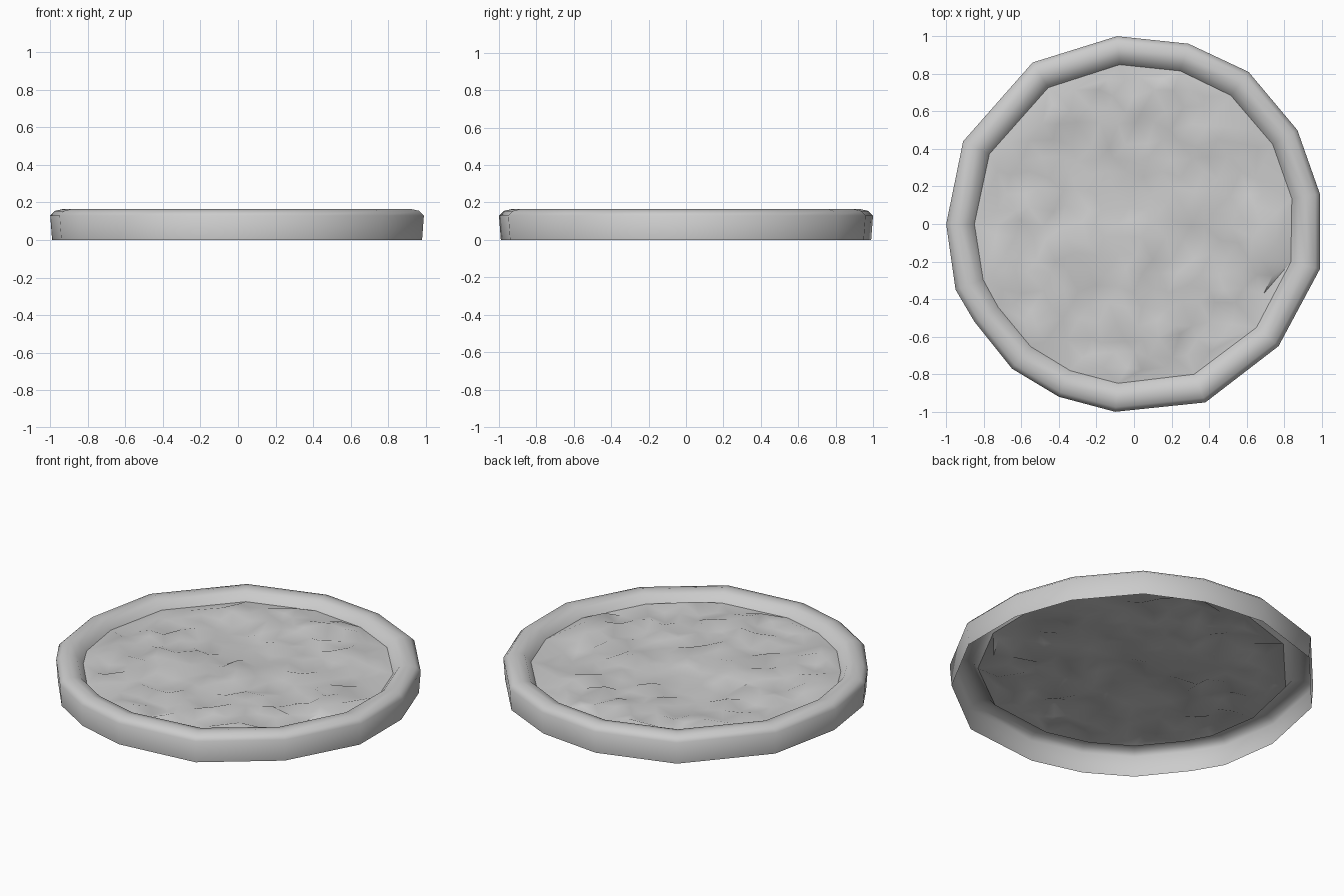
import bpy, bmesh, math, random
from mathutils import Vector
from mathutils.geometry import delaunay_2d_cdt

if "Cube" in bpy.data.objects:
    bpy.data.objects.remove(bpy.data.objects["Cube"])

random.seed(4)

# Slightly irregular, hand-cut outline of the rim
outline = [(-.09, 1), (.29, .96), (.61, .81), (.87, .5), (.99, .16), (.99, -.24),
           (.77, -.65), (.38, -.95), (-.1, -1), (-.4, -.92), (-.65, -.77),
           (-.85, -.52), (-.95, -.35), (-1, 0), (-.91, .44), (-.54, .86)]
outline = [Vector(p) for p in reversed(outline)]  # counter-clockwise


def finish(bm, name, angle):
    mesh = bpy.data.meshes.new(name)
    bm.to_mesh(mesh)
    bm.free()
    ob = bpy.data.objects.new(name, mesh)
    bpy.context.collection.objects.link(ob)
    bpy.ops.object.select_all(action='DESELECT')
    ob.select_set(True)
    bpy.context.view_layer.objects.active = ob
    bpy.ops.object.shade_smooth_by_angle(angle=math.radians(angle))
    return ob


# Rim: open-bottomed band, rolled over the top and down to the sunken face
profile = [(.99, 0), (1, .13), (.975, .155), (.93, .165), (.885, .155), (.85, .11)]
bm = bmesh.new()
rings = []
for s, z in profile:
    ring = []
    for p in outline:
        r = s * (p.length * .6 + .4) if s < .9 else s * p.length
        q = p.normalized() * r
        ring.append(bm.verts.new((q.x, q.y, z)))
    rings.append(ring)
n = len(outline)
for a, b in zip(rings, rings[1:]):
    for i in range(n):
        j = (i + 1) % n
        bm.faces.new((a[i], a[j], b[j], b[i]))
edge = [v.co.copy() for v in rings[-1]]
finish(bm, "rim", 60)

# Textured face: jittered triangle net with random heights, fitted inside the rim
pts, heights = [], []
for i, p in enumerate(edge):
    pts.append(p.to_2d())
    heights.append(p.z)
step = .1
for row in range(-9, 10):
    for col in range(-9, 10):
        x = (col + .5 * (row % 2)) * step + random.uniform(-.025, .025)
        y = row * step * .87 + random.uniform(-.025, .025)
        if math.hypot(x, y) < .8:
            pts.append(Vector((x, y)))
            heights.append(.12 + random.uniform(-.022, .022))
boundary = [list(range(n))]
verts, _, faces, orig, _, _ = delaunay_2d_cdt(pts, [], boundary, 1, 1e-5)
bm = bmesh.new()
vs = [bm.verts.new((v.x, v.y, heights[o[0]] if o else .11)) for v, o in zip(verts, orig)]
for f in faces:
    bm.faces.new([vs[i] for i in f])
bm.normal_update()
for f in bm.faces:
    if f.normal.z < 0:
        f.normal_flip()
finish(bm, "textured_face", 60)
